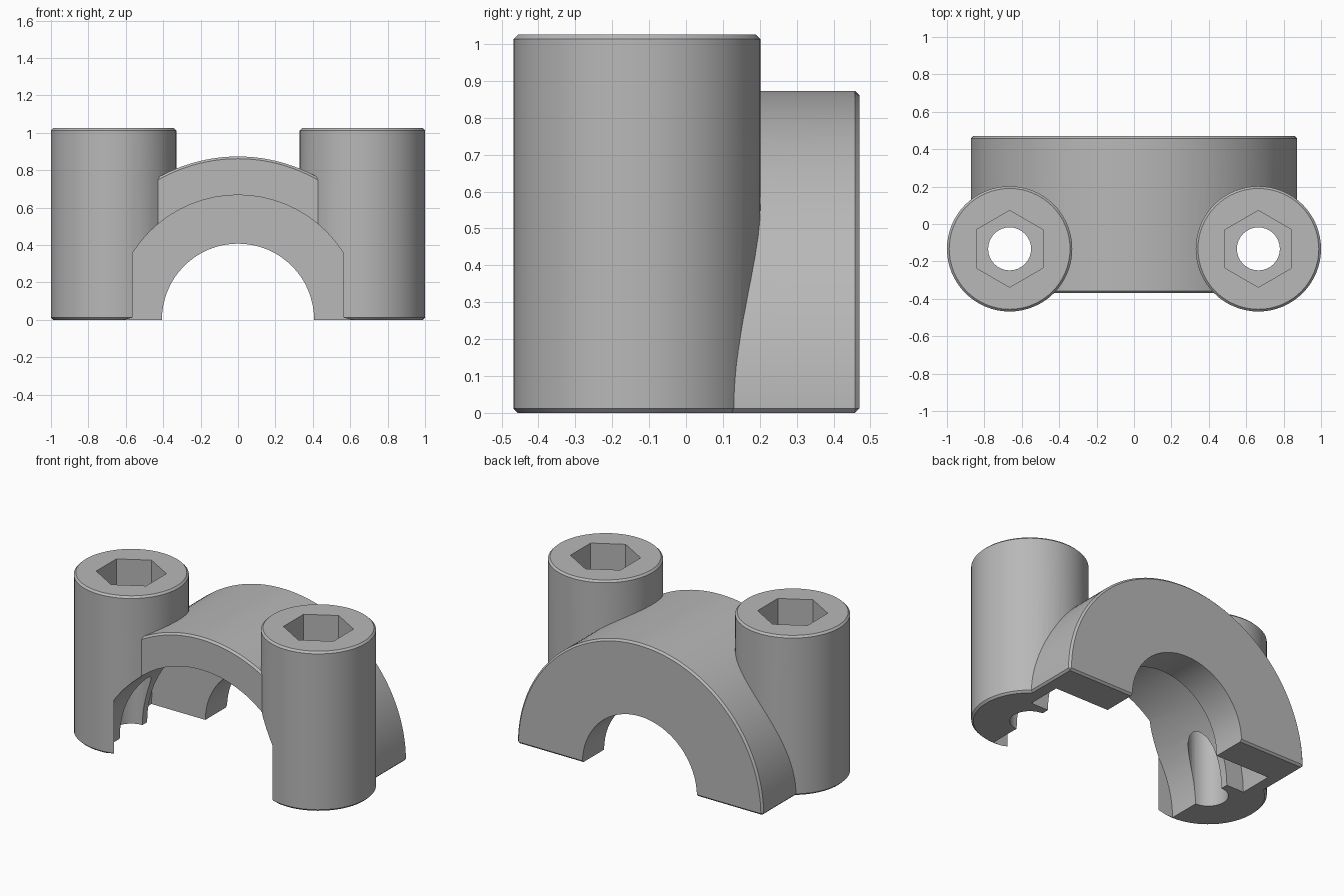
import bpy, bmesh, math

cube = bpy.data.objects.get("Cube")
if cube:
    bpy.data.objects.remove(cube, do_unlink=True)

grey = bpy.data.materials.new("plain grey")
grey.use_nodes = True
grey.diffuse_color = (0.48, 0.48, 0.48, 1)
grey.node_tree.nodes["Principled BSDF"].inputs["Base Color"].default_value = (0.48, 0.48, 0.48, 1)


def prism(name, outline, offset, bevel=0):
    """Extrude a closed 3D outline by an offset, with optional small bevels."""
    bm = bmesh.new()
    face = bm.faces.new([bm.verts.new(p) for p in outline])
    extruded = bmesh.ops.extrude_face_region(bm, geom=[face])["geom"]
    bmesh.ops.translate(bm, vec=offset,
                        verts=[g for g in extruded if isinstance(g, bmesh.types.BMVert)])
    bmesh.ops.recalc_face_normals(bm, faces=bm.faces)
    if bevel:
        sharp = [e for e in bm.edges if e.calc_face_angle() > math.radians(40)]
        bmesh.ops.bevel(bm, geom=sharp, offset=bevel, segments=1, affect='EDGES')
    mesh = bpy.data.meshes.new(name)
    bm.to_mesh(mesh)
    bm.free()
    mesh.materials.append(grey)
    obj = bpy.data.objects.new(name, mesh)
    bpy.context.collection.objects.link(obj)
    return obj


def upright(name, x, radius, sides, z0, z1, bevel=0):
    """Vertical prism on a bolt axis, one corner pointing to the back."""
    angles = [math.tau * i / sides + math.pi / 2 for i in range(sides)]
    ring = [(x + radius * math.cos(a), BOLT_Y + radius * math.sin(a), z0) for a in angles]
    return prism(name, ring, (0, 0, z1 - z0), bevel)


def across(name, radius, y0, y1, half=False, bevel=0):
    """Cylinder or half cylinder lying along y on the ground line."""
    count = 64
    if half:
        angles = [math.pi * i / count for i in range(count + 1)]
    else:
        angles = [math.tau * i / count for i in range(count)]
    ring = [(radius * math.cos(a), y0, radius * math.sin(a)) for a in angles]
    return prism(name, ring, (0, y1 - y0, 0), bevel)


def combine(target, other, operation):
    other.hide_render = True
    mod = target.modifiers.new(operation.lower(), 'BOOLEAN')
    mod.operation = operation
    mod.solver = 'EXACT'
    mod.object = other
    bpy.context.view_layer.objects.active = target
    bpy.ops.object.modifier_apply(modifier=mod.name)
    bpy.data.objects.remove(other, do_unlink=True)


BOLT_X, BOLT_Y, TOP = 0.665, -0.133, 1.025

# Arched body with the two bolt posts
body = across("clamp_body", 0.873, -0.37, 0.47, half=True, bevel=0.012)
for side in (-1, 1):
    post = upright("bolt_post", side * BOLT_X, 0.335, 64, 0, TOP, bevel=0.012)
    combine(body, post, 'UNION')

# Wide seat open to the front, a deeper ring groove behind it,
# and the narrower bore through the back wall
combine(body, across("seat_cutter", 0.667, -0.452, 0.25), 'DIFFERENCE')
combine(body, across("groove_cutter", 0.79, 0.03, 0.25), 'DIFFERENCE')
combine(body, across("bore_cutter", 0.407, -0.6, 0.6), 'DIFFERENCE')

# Bolt holes with a hexagonal recess at the top
for side in (-1, 1):
    x = side * BOLT_X
    combine(body, upright("hole_cutter", x, 0.115, 32, -0.2, 1.3), 'DIFFERENCE')
    combine(body, upright("hex_cutter", x, 0.205, 6, 0.7, 1.3), 'DIFFERENCE')

# Smooth curved walls, crisp edges
bpy.ops.object.select_all(action='DESELECT')
body.select_set(True)
bpy.context.view_layer.objects.active = body
bpy.ops.object.shade_smooth_by_angle(angle=math.radians(30))
